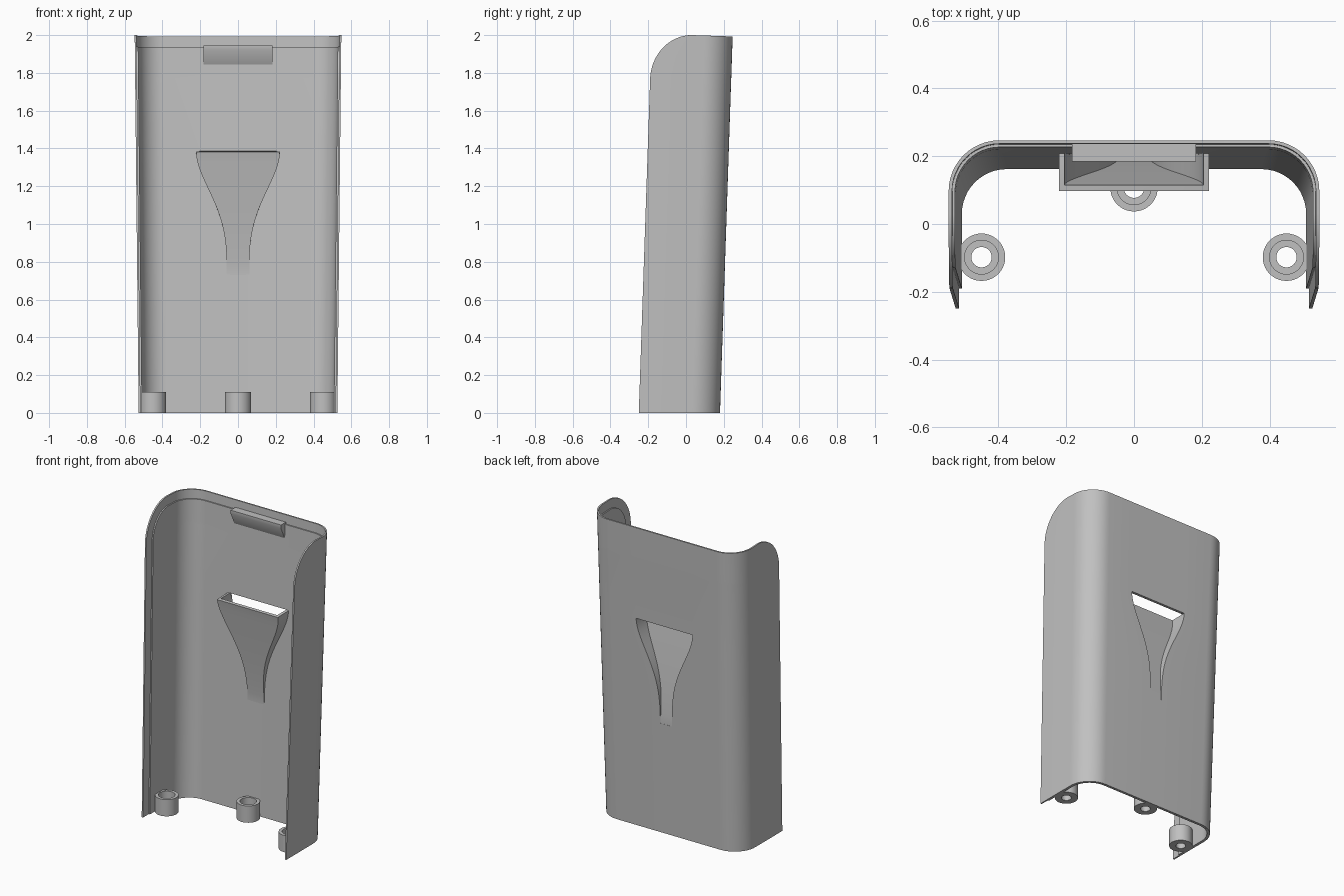
import bpy, math

cube = bpy.data.objects.get("Cube")
if cube:
    bpy.data.objects.remove(cube)

grey = bpy.data.materials.new("plain grey")
grey.use_nodes = True
COLOUR = (0.53, 0.53, 0.53, 1)
grey.diffuse_color = COLOUR
grey.node_tree.nodes["Principled BSDF"].inputs["Base Color"].default_value = COLOUR

# Main dimensions
SCOOP_LOW, SCOOP_TOP, SCOOP_DEPTH = 0.73, 1.385, 0.112
ROUND_Z, ROUND_Y = 1.76, 0.03
SKIN = 0.018


def half_width(z):
    return 0.526 + 0.0105 * z


def back_y(z):
    return 0.18 + 0.0335 * z


def scoop_t(z):
    return min(1, max(0, (z - SCOOP_LOW) / (SCOOP_TOP - SCOOP_LOW)))


def scoop_width(z):
    """Inner half width of the scoop: an S curve that flares upward."""
    t = scoop_t(z)
    s = t ** 1.6
    return 0.043 + 0.162 * s * s * (3 - 2 * s) ** 1.0


def front_y(z, margin):
    """Front edge of the side walls, with a rounded upper corner."""
    if z <= ROUND_Z:
        return -0.25 + 0.034 * z + margin
    k = min(1, (z - ROUND_Z) / (2 - margin - ROUND_Z))
    reach = ROUND_Y + 0.25 - 0.034 * ROUND_Z - margin
    return ROUND_Y - reach * math.sqrt(1 - k * k)


def add_object(name, verts, faces, thickness=0):
    mesh = bpy.data.meshes.new(name)
    mesh.from_pydata(verts, [], faces)
    mesh.materials.append(grey)
    obj = bpy.data.objects.new(name, mesh)
    bpy.context.collection.objects.link(obj)
    bpy.ops.object.select_all(action="DESELECT")
    obj.select_set(True)
    bpy.context.view_layer.objects.active = obj
    if thickness:
        mod = obj.modifiers.new("thickness", "SOLIDIFY")
        mod.thickness = thickness
        mod.offset = 1
        mod.use_even_offset = True
        bpy.ops.object.modifier_apply(modifier=mod.name)
    bpy.ops.object.shade_smooth_by_angle(angle=math.radians(30))
    return obj


def loft(name, rows, thickness, skip=lambda i, j: False):
    """Skin equal rows of points and thicken the sheet."""
    n = len(rows[0])
    verts = [p for row in rows for p in row]
    faces = [(j * n + i, j * n + i + 1, (j + 1) * n + i + 1, (j + 1) * n + i)
             for j in range(len(rows) - 1) for i in range(n - 1) if not skip(i, j)]
    return add_object(name, verts, faces, thickness)


def wall_row(z, inset, margin):
    """U-shaped cross-section with rounded back corners."""
    w, b, r = half_width(z) - inset, back_y(z) - inset, 0.15 - inset
    half = [(-w, front_y(z, margin))]
    for k in range(13):
        a = math.pi / 2 * k / 12
        half.append((-w + r - r * math.cos(a), b - r + r * math.sin(a)))
    half.append((-scoop_width(z), b))
    path = half + [(-x, y) for x, y in reversed(half)]
    return [(x, y, z - 0.017 * z * max(0, y - ROUND_Y) if z > ROUND_Z else z)
            for x, y in path]


scoop_zs = [SCOOP_LOW + (SCOOP_TOP - SCOOP_LOW) * k / 24 for k in range(25)]


def wall(name, inset, margin, thickness):
    top = 2 - margin
    zs = [0] + scoop_zs + [ROUND_Z + (top - ROUND_Z) * math.sin(math.pi / 2 * k / 16)
                           for k in range(17)]
    rows = [wall_row(z, inset, margin) for z in zs]
    middle = len(rows[0]) // 2 - 1
    # Leave the back open behind the scoop
    loft(name, rows, thickness,
         lambda i, j: i == middle and 1 <= j <= len(scoop_zs) - 1)


# Thin outer shell, and a liner that stops short of the rim to form a step
wall("outer_shell", 0, 0, 0.010)
wall("inner_liner", 0.008, 0.06, SKIN - 0.008)

# Flared scoop with a sloping floor, open at the top
rows = []
for z in scoop_zs:
    d = max(0.001, SCOOP_DEPTH * scoop_t(z) ** 1.2)
    w, b = scoop_width(z), back_y(z)
    edge = b - min(d / 2, 0.008)
    rows.append([(-w, edge, z), (-w, b - d, z), (w, b - d, z), (w, edge, z)])
loft("scoop", rows, SKIN - 0.001)

# Wedge-shaped catch under the top rim
profile = [(0.24, 1.945), (0.185, 1.945), (0.185, 1.922), (0.226, 1.84), (0.236, 1.84)]
n = len(profile)
verts = [(x, y, z) for x in (-0.183, 0.183) for y, z in profile]
faces = [tuple(range(n - 1, -1, -1)), tuple(range(n, 2 * n))]
faces += [(i, (i + 1) % n, (i + 1) % n + n, i + n) for i in range(n)]
faces = [f[::-1] for f in faces]
add_object("top_catch", verts, faces)


# Counterbored screw bosses
def boss(name, cx, cy, sides=40):
    section = [(0.03, 0), (0.07, 0), (0.07, 0.11), (0.05, 0.11), (0.05, 0.04), (0.03, 0.04)]
    m = len(section)
    verts, faces = [], []
    for s in range(sides):
        a = 2 * math.pi * s / sides
        verts += [(cx + r * math.cos(a), cy + r * math.sin(a), z) for r, z in section]
        t = (s + 1) % sides
        faces += [(s * m + i, t * m + i, t * m + (i + 1) % m, s * m + (i + 1) % m)
                  for i in range(m)]
    add_object(name, verts, faces)


boss("right_screw_boss", -0.45, -0.098)
boss("middle_screw_boss", 0, 0.107)
boss("left_screw_boss", 0.45, -0.098)
